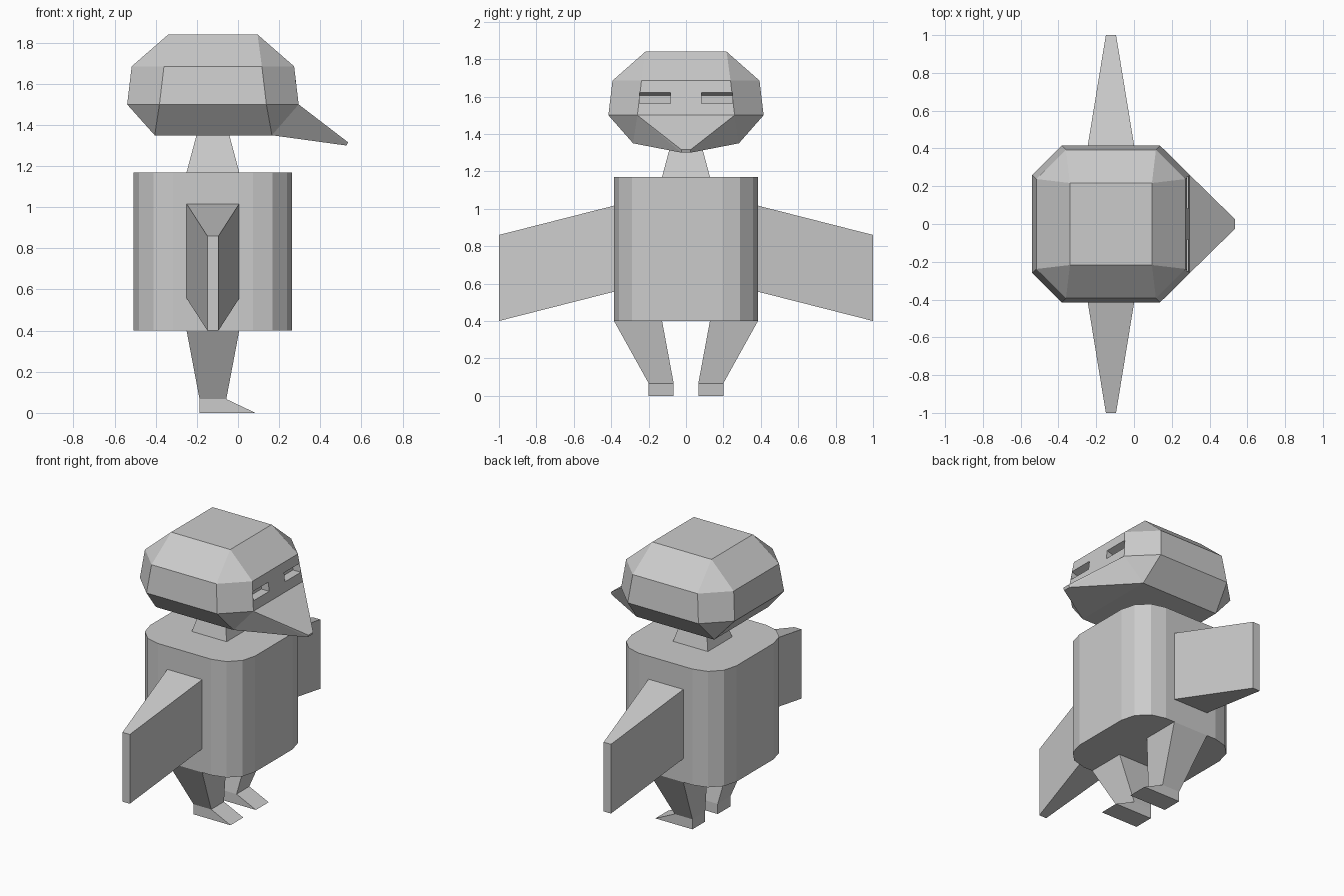
import bpy, bmesh

if "Cube" in bpy.data.objects:
    bpy.data.objects.remove(bpy.data.objects["Cube"])

CX = -0.122  # centre line of the body along x


def hull(name, points):
    """Flat-faced convex solid around a few corner points."""
    bm = bmesh.new()
    for p in points:
        bm.verts.new(p)
    bmesh.ops.convex_hull(bm, input=bm.verts[:])
    bmesh.ops.dissolve_limit(bm, angle_limit=0.02, verts=bm.verts[:], edges=bm.edges[:])
    bmesh.ops.recalc_face_normals(bm, faces=bm.faces[:])
    mesh = bpy.data.meshes.new(name)
    bm.to_mesh(mesh)
    bm.free()
    ob = bpy.data.objects.new(name, mesh)
    bpy.context.collection.objects.link(ob)
    return ob


def rect_z(x0, x1, y0, y1, z):
    return [(x, y, z) for x in (x0, x1) for y in (y0, y1)]


def apply_mod(ob, mod):
    bpy.context.view_layer.objects.active = ob
    bpy.ops.object.modifier_apply(modifier=mod.name)


def octagon(hx, hy, fx, fy, z):
    """Chamfered rectangle: half sizes hx, hy with flat half lengths fx, fy."""
    return (rect_z(CX - hx, CX + hx, -fy, fy, z)
            + rect_z(CX - fx, CX + fx, -hy, hy, z))


# Body: box with rounded vertical corners
body = hull("body", rect_z(CX - 0.385, CX + 0.385, -0.385, 0.385, 0.40)
            + rect_z(CX - 0.385, CX + 0.385, -0.385, 0.385, 1.17))
bm = bmesh.new()
bm.from_mesh(body.data)
upright = [e for e in bm.edges if abs(e.verts[0].co.z - e.verts[1].co.z) > 0.5]
bmesh.ops.bevel(bm, geom=upright, offset=0.19, segments=3, profile=0.5, affect='EDGES')
bm.to_mesh(body.data)
bm.free()

# Neck
hull("neck", rect_z(CX - 0.128, CX + 0.128, -0.128, 0.128, 1.17)
     + rect_z(CX - 0.08, CX + 0.08, -0.08, 0.08, 1.35))

# Head: faceted, with chamfered middle rings
head = hull("head", rect_z(-0.405, 0.165, -0.283, 0.283, 1.35)
            + octagon(0.417, 0.415, 0.26, 0.26, 1.50)
            + octagon(0.395, 0.393, 0.238, 0.238, 1.685)
            + rect_z(CX - 0.217, CX + 0.217, -0.217, 0.217, 1.84))

# Eye slots cut into the face
for s in (-1, 1):
    ys = (s * 0.083, s * 0.248)
    cutter = hull("eye_cutter", [(x, y, z) for y in ys
                                 for x, z in ((0.23, 1.563), (0.23, 1.605),
                                              (0.34, 1.563), (0.34, 1.64))])
    cutter.hide_render = True
    mod = head.modifiers.new("eye", 'BOOLEAN')
    mod.object = cutter
    mod.operation = 'DIFFERENCE'
    mod.solver = 'EXACT'
    apply_mod(head, mod)
    bpy.data.objects.remove(cutter)

# Beak
hull("beak", [p for s in (-1, 1) for p in (
    (0.295, s * 0.26, 1.50), (0.165, s * 0.283, 1.35),
    (0.535, s * 0.025, 1.316), (0.528, s * 0.025, 1.30))])

# Wings, legs and feet on both sides
for s, side in ((-1, "right"), (1, "left")):
    hull(side + "_wing",
         [(CX + d, s * 0.383, z) for d in (-0.128, 0.128) for z in (0.557, 1.017)]
         + [(CX + d, s * 1.0, z) for d in (-0.027, 0.027) for z in (0.40, 0.86)])
    hull(side + "_leg",
         rect_z(CX - 0.128, CX + 0.128, s * 0.128, s * 0.385, 0.40)
         + rect_z(-0.187, -0.057, s * 0.066, s * 0.20, 0.067))
    hull(side + "_foot",
         rect_z(-0.187, 0.085, s * 0.066, s * 0.20, 0.0)
         + rect_z(-0.187, -0.057, s * 0.066, s * 0.20, 0.067))
